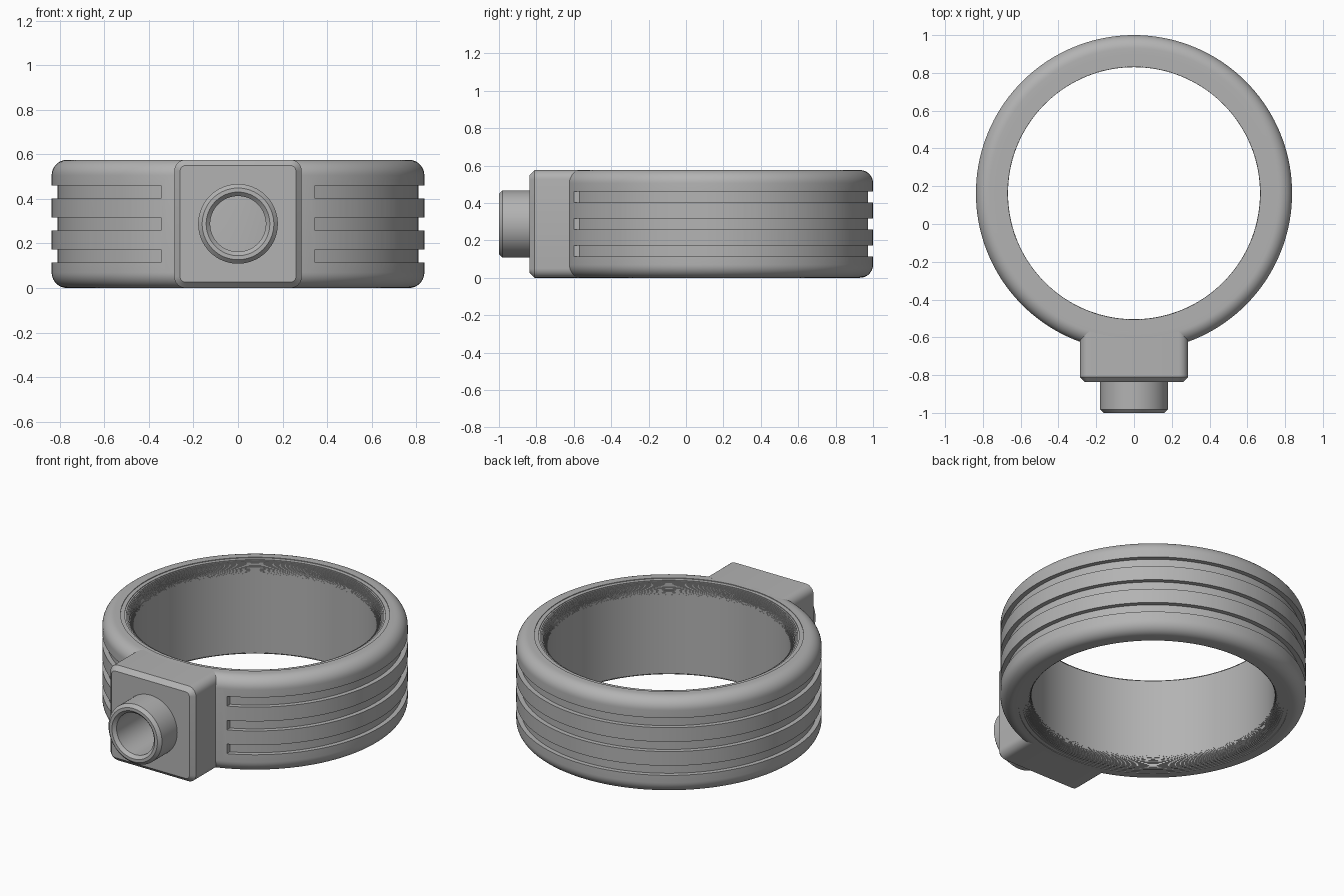
import bpy, bmesh, math
from math import cos, sin, pi, asin

if "Cube" in bpy.data.objects:
    bpy.data.objects.remove(bpy.data.objects["Cube"])

H = 0.576            # overall height
MID = H / 2
CY = 0.163           # ring centre along y
R_OUT, R_IN, FILLET = 0.837, 0.667, 0.07
SEGS = 144

grey = bpy.data.materials.new("plain grey")
grey.use_nodes = True
colour = (0.45, 0.45, 0.45, 1)
grey.diffuse_color = colour
grey.node_tree.nodes["Principled BSDF"].inputs["Base Color"].default_value = colour


def loft(name, loops, wrap):
    """Skin a row of closed loops; wrap the row or cap its two ends."""
    bm = bmesh.new()
    rows = [[bm.verts.new(p) for p in loop] for loop in loops]
    pairs = list(zip(rows, rows[1:]))
    if wrap:
        pairs.append((rows[-1], rows[0]))
    else:
        bm.faces.new(rows[0])
        bm.faces.new(rows[-1])
    for a, b in pairs:
        for i in range(len(a)):
            j = (i + 1) % len(a)
            bm.faces.new((a[i], a[j], b[j], b[i]))
    bmesh.ops.recalc_face_normals(bm, faces=bm.faces)
    mesh = bpy.data.meshes.new(name)
    bm.to_mesh(mesh)
    bm.free()
    mesh.materials.append(grey)
    obj = bpy.data.objects.new(name, mesh)
    bpy.context.collection.objects.link(obj)
    return obj


def activate(obj):
    bpy.ops.object.select_all(action='DESELECT')
    obj.select_set(True)
    bpy.context.view_layer.objects.active = obj


def cut(obj, cutter):
    cutter.hide_render = True
    mod = obj.modifiers.new("cut", 'BOOLEAN')
    mod.operation, mod.solver, mod.object = 'DIFFERENCE', 'EXACT', cutter
    activate(obj)
    bpy.ops.object.modifier_apply(modifier=mod.name)
    bpy.data.objects.remove(cutter)


def circle_z(r, z):
    return [(r * cos(2 * pi * i / SEGS), CY + r * sin(2 * pi * i / SEGS), z)
            for i in range(SEGS)]


def circle_y(r, y, n=64):
    return [(r * cos(2 * pi * i / n), y, MID + r * sin(2 * pi * i / n))
            for i in range(n)]


# Ring band: rounded outer edge, finely stepped inner edge
STEPS, ARC = 18, 10
upper = []
for i in range(ARC + 1):
    a = pi / 2 * i / ARC
    upper.append((R_OUT - FILLET + FILLET * cos(a), H - FILLET + FILLET * sin(a)))
depth = FILLET / STEPS
radius = R_IN + FILLET
for i in range(STEPS):
    z = H - i * depth
    upper.append((radius, z))
    d = FILLET - (i + 1) * depth
    radius = R_IN + FILLET - math.sqrt(FILLET ** 2 - d ** 2)
    upper.append((upper[-1][0], z - depth))
upper.append((R_IN, H - FILLET))
lower = [(r, H - z) for r, z in reversed(upper)]
ring = loft("ring_band", [circle_z(r, z) for r, z in upper + lower], True)

# Three grip grooves round the band, ending squarely beside the block
END_X, FLOOR = 0.345, R_OUT - 0.027
for k in (1, 2, 3):
    z = H * k / 4
    sections = []
    for i in range(SEGS + 1):
        t = i / SEGS
        section = []
        for r, dz in ((FLOOR, -0.029), (0.9, -0.029), (0.9, 0.029), (FLOOR, 0.029)):
            gap = asin(END_X / r)
            a = -pi / 2 + gap + t * (2 * pi - 2 * gap)
            section.append((r * cos(a), CY + r * sin(a), z + dz))
        sections.append(section)
    cut(ring, loft("groove_cutter", sections, False))

# Mounting block with rounded corners and a bevelled front
HALF, CORNER, BEVEL = 0.286, 0.05, 0.026


def block_outline(y, r):
    pts = []
    for q, (sx, sz) in enumerate(((1, 1), (-1, 1), (-1, -1), (1, -1))):
        for i in range(7):
            a = pi / 2 * (q + i / 6)
            pts.append((sx * (HALF - CORNER) + r * cos(a), y,
                        MID + sz * (MID - CORNER) + r * sin(a)))
    return pts


block = loft("mounting_block", [block_outline(-0.57, CORNER),
                                block_outline(-0.81, CORNER),
                                block_outline(-0.836, CORNER - BEVEL)], False)
cut(block, loft("bore_cutter", [circle_y(0.15, -0.9), circle_y(0.15, -0.62)], False))

# Hollow spout with bevelled rim
spout_profile = ((0.179, -0.64), (0.179, -0.982), (0.161, -1.0),
                 (0.143, -1.0), (0.125, -0.982), (0.125, -0.64))
spout = loft("spout", [circle_y(r, y) for r, y in spout_profile], True)

for obj in (ring, block, spout):
    activate(obj)
    bpy.ops.object.shade_smooth_by_angle(angle=math.radians(30))
